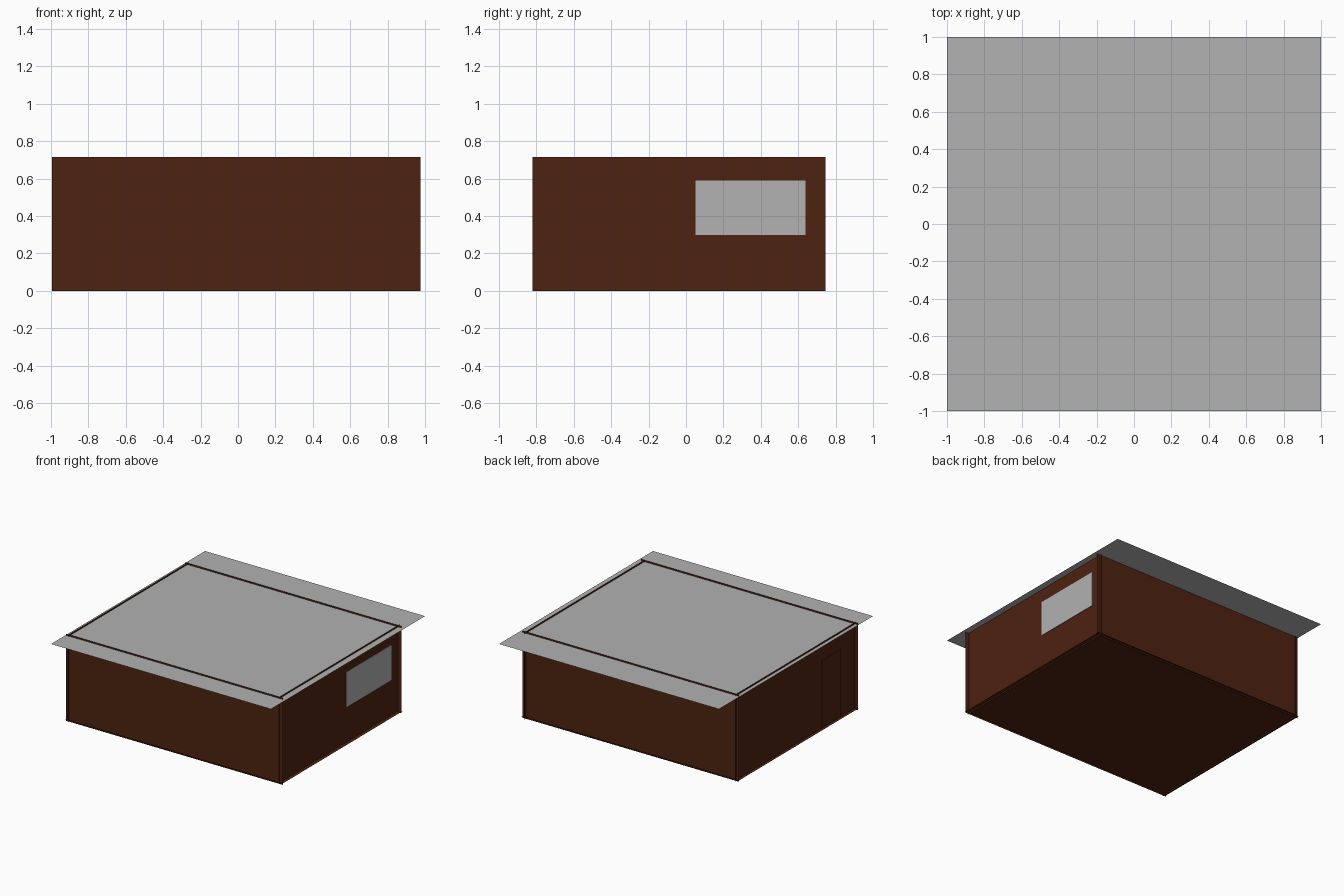
import bpy, bmesh
from mathutils import Vector

cube = bpy.data.objects.get("Cube")
if cube:
    bpy.data.objects.remove(cube, do_unlink=True)


def material(name, rgb):
    m = bpy.data.materials.new(name)
    m.use_nodes = True
    color = (*rgb, 1)
    m.diffuse_color = color
    m.node_tree.nodes["Principled BSDF"].inputs["Base Color"].default_value = color
    return m


brown = material("dark brown", (0.075, 0.016, 0.005))
grey = material("light grey", (0.44, 0.445, 0.44))


def sheet(name, axis, sign, pos, a, b, mat):
    """Flat rectangle across an axis, facing sign; a and b span the other two axes."""
    corners = []
    for u, v in ((a[0], b[0]), (a[1], b[0]), (a[1], b[1]), (a[0], b[1])):
        p = [u, v]
        p.insert(axis, pos)
        corners.append(Vector(p))
    bm = bmesh.new()
    face = bm.faces.new([bm.verts.new(p) for p in corners])
    face.normal_update()
    if face.normal[axis] * sign < 0:
        face.normal_flip()
    mesh = bpy.data.meshes.new(name)
    bm.to_mesh(mesh)
    bm.free()
    mesh.materials.append(mat)
    obj = bpy.data.objects.new(name, mesh)
    bpy.context.collection.objects.link(obj)
    return obj


X, Y, Z = 0, 1, 2
span_x, span_y, height = (-0.995, 0.975), (-0.82, 0.745), (0, 0.715)

# Four thin walls that cross a little at the corners
sheet("front_wall", Y, -1, -0.81, span_x, height, brown)
sheet("back_wall", Y, 1, 0.73, span_x, height, brown)
sheet("window_wall", X, 1, 0.945, span_y, height, brown)
sheet("door_wall", X, -1, -0.97, span_y, height, brown)

# Floor and overhanging roof, with the wall rims just poking past both
sheet("floor", Z, -1, 0.012, span_x, span_y, brown)
sheet("roof", Z, 1, 0.702, (-1, 1), (-1, 1), grey)


# Thin plates on the walls
def plate(name, sign, pos, a, b, mat, depth):
    obj = sheet(name, X, sign, pos, a, b, mat)
    mod = obj.modifiers.new("thickness", 'SOLIDIFY')
    mod.thickness = depth
    mod.offset = -1


plate("window", 1, 0.951, (0.05, 0.64), (0.30, 0.59), grey, 0.005)
plate("door", -1, -0.979, (-0.61, -0.37), (0.02, 0.57), brown, 0.008)
